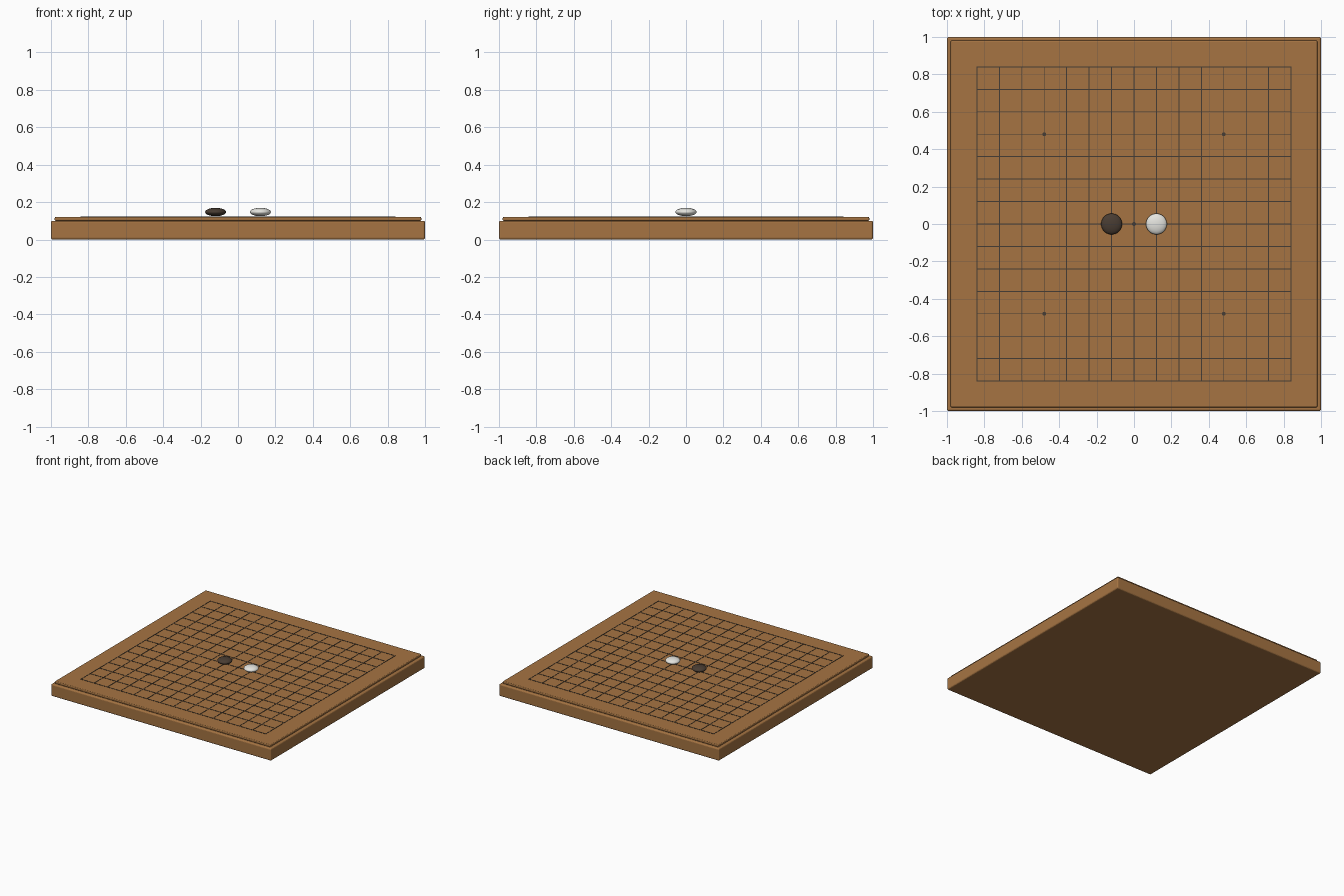
import bpy

if "Cube" in bpy.data.objects:
    bpy.data.objects.remove(bpy.data.objects["Cube"])

def material(name, rgb):
    m = bpy.data.materials.new(name)
    m.diffuse_color = (*rgb, 1.0)
    m.use_nodes = True
    m.node_tree.nodes["Principled BSDF"].inputs["Base Color"].default_value = m.diffuse_color
    return m

wood = material("warm_wood", (0.38, 0.175, 0.055))
ink = material("line_dark", (0.06, 0.045, 0.035))
dark = material("dark_stone", (0.065, 0.045, 0.032))
pale = material("pale_stone", (0.78, 0.78, 0.74))

def box(name, center, size, mat, bevel=0.0):
    bpy.ops.mesh.primitive_cube_add(size=1, location=center)
    o = bpy.context.object
    o.name = name
    o.scale = size
    bpy.ops.object.transform_apply(location=False, rotation=False, scale=True)
    o.data.materials.append(mat)
    if bevel:
        b = o.modifiers.new("soft_edges", "BEVEL")
        b.width = bevel
        b.segments = 3
    return o

# Two-step wooden board
box("board_base", (0, 0, 0.05), (2, 2, 0.1), wood, 0.01)
box("board_top", (0, 0, 0.11), (1.96, 1.96, 0.02), wood, 0.006)

# 15 x 15 playing grid
STEP, HALF, WIDTH = 0.12, 0.84, 0.005
for i in range(-7, 8):
    p = i * STEP
    box("grid_column", (p, 0, 0.1205), (WIDTH, 2 * HALF + WIDTH, 0.003), ink)
    box("grid_row", (0, p, 0.1205), (2 * HALF + WIDTH, WIDTH, 0.003), ink)

# Marker dots
for x, y in [(0, 0)] + [(a, b) for a in (-0.48, 0.48) for b in (-0.48, 0.48)]:
    bpy.ops.mesh.primitive_cylinder_add(vertices=16, radius=0.011, depth=0.004,
                                        location=(x, y, 0.121))
    bpy.context.object.name = "marker_dot"
    bpy.context.object.data.materials.append(ink)

# Lens-shaped playing pieces
for name, x, mat in (("dark_piece", -0.12, dark), ("pale_piece", 0.12, pale)):
    bpy.ops.mesh.primitive_uv_sphere_add(segments=32, ring_count=16, radius=0.056,
                                         location=(x, 0, 0.147))
    o = bpy.context.object
    o.name = name
    o.scale = (1, 1, 0.4)
    bpy.ops.object.transform_apply(location=False, rotation=False, scale=True)
    bpy.ops.object.shade_smooth()
    o.data.materials.append(mat)
